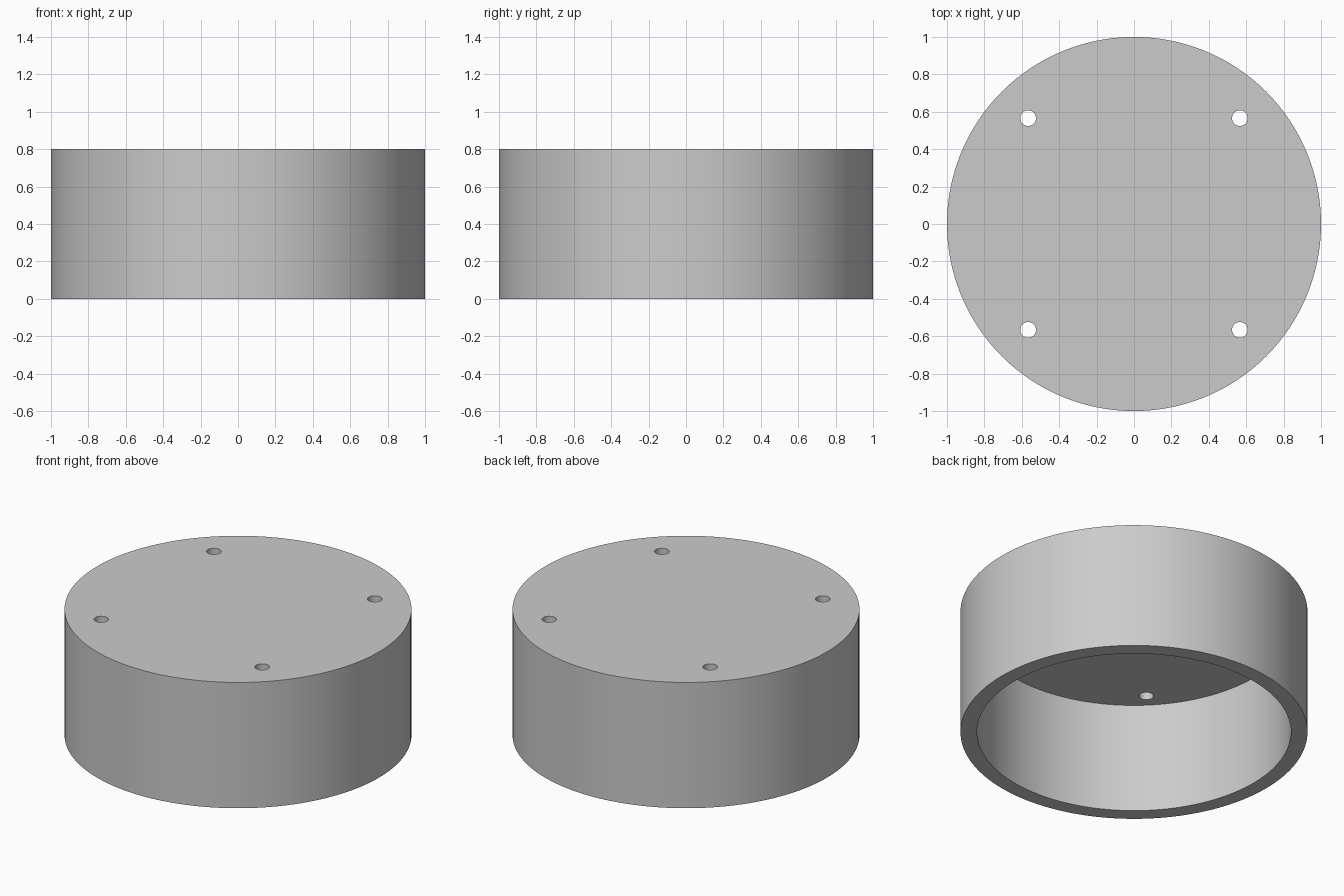
import bpy
from math import radians

RADIUS, HEIGHT = 1.0, 0.8
INNER_RADIUS, CEILING = 0.905, 0.7
HOLE_RADIUS, HOLE_OFFSET = 0.042, 0.566

cube = bpy.data.objects.get("Cube")
if cube:
    bpy.data.objects.remove(cube, do_unlink=True)

# Single grey material
grey = bpy.data.materials.new("plain grey")
grey.use_nodes = True
colour = (0.6, 0.6, 0.6, 1)
grey.diffuse_color = colour
grey.node_tree.nodes["Principled BSDF"].inputs["Base Color"].default_value = colour


def cylinder(name, radius, bottom, top, x=0, y=0, sides=128):
    bpy.ops.mesh.primitive_cylinder_add(
        vertices=sides, radius=radius, depth=top - bottom,
        location=(x, y, (bottom + top) / 2))
    obj = bpy.context.object
    obj.name = name
    obj.data.materials.append(grey)
    return obj


def cut(target, cutter):
    cutter.hide_render = True
    mod = target.modifiers.new("cut", "BOOLEAN")
    mod.operation = "DIFFERENCE"
    mod.solver = "EXACT"
    mod.object = cutter
    bpy.context.view_layer.objects.active = target
    bpy.ops.object.modifier_apply(modifier=mod.name)
    bpy.data.objects.remove(cutter, do_unlink=True)


# Round cap, hollow from below
cap = cylinder("round_cap", RADIUS, 0, HEIGHT)
cut(cap, cylinder("cavity_cutter", INNER_RADIUS, -0.2, CEILING))

# Four screw holes through the top plate
for sx in (-1, 1):
    for sy in (-1, 1):
        cut(cap, cylinder("hole_cutter", HOLE_RADIUS, CEILING - 0.1, HEIGHT + 0.1,
                          sx * HOLE_OFFSET, sy * HOLE_OFFSET, 32))

# Smooth walls with crisp rims
bpy.ops.object.select_all(action="DESELECT")
cap.select_set(True)
bpy.context.view_layer.objects.active = cap
bpy.ops.object.shade_smooth_by_angle(angle=radians(30))
